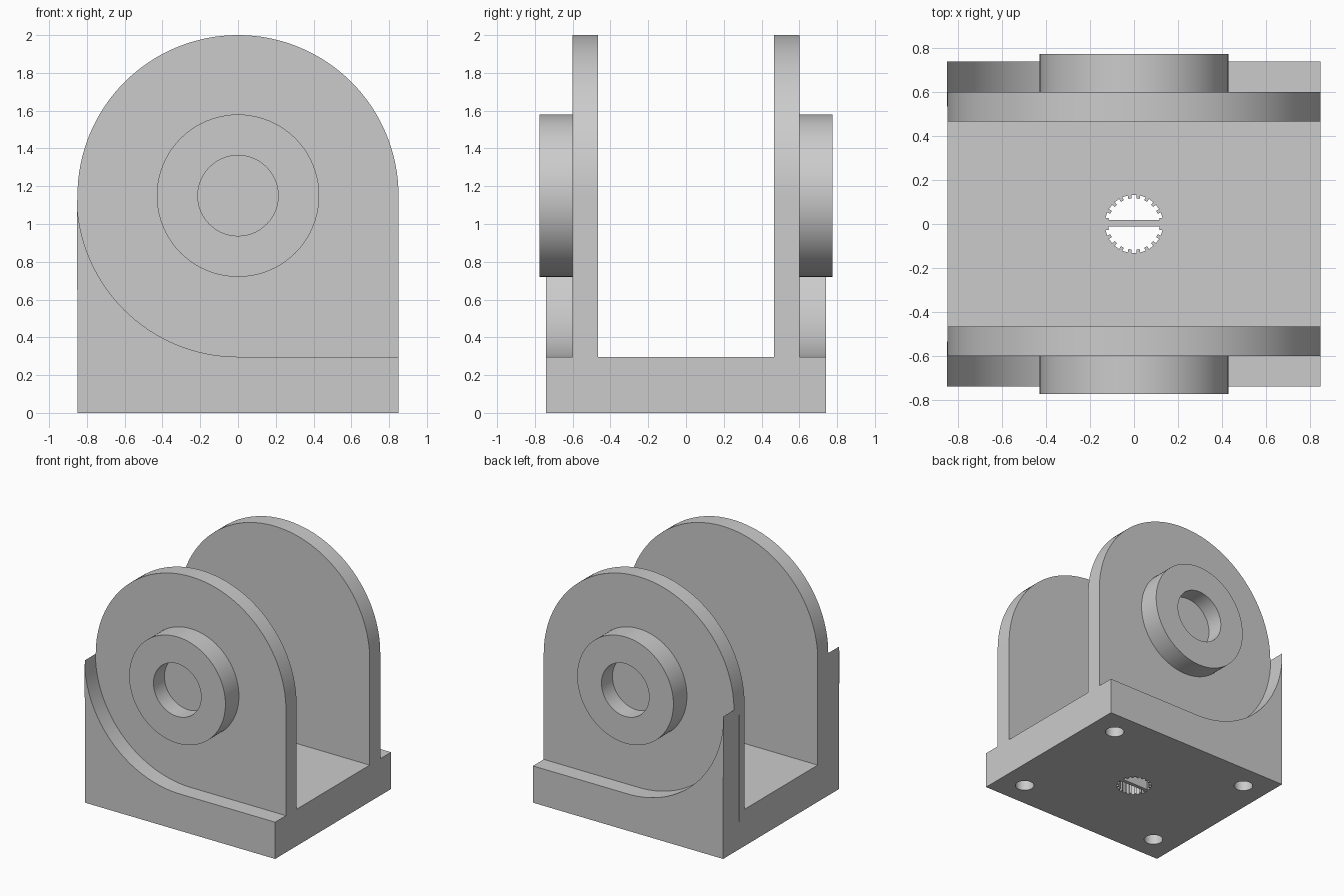
import bpy
import bmesh
from math import sin, cos, pi

cube = bpy.data.objects.get("Cube")
if cube:
    bpy.data.objects.remove(cube, do_unlink=True)

# Main dimensions
W, D, H = 0.85, 0.74, 0.297           # half width, half depth, base height
WALL_IN, WALL_OUT = 0.467, 0.602      # wall faces along y
PIVOT = 1.15                          # height of the boss axis
BAR_Y = 0.004

grey = bpy.data.materials.new("plain grey")
grey.use_nodes = True
grey.diffuse_color = (0.6, 0.6, 0.6, 1)
shader = next(n for n in grey.node_tree.nodes if n.type == 'BSDF_PRINCIPLED')
shader.inputs["Base Color"].default_value = grey.diffuse_color


def prism(name, outline, start, end, axis="z"):
    """Extrude a closed outline along y or z."""
    n = len(outline)
    verts = [(u, w, v) if axis == "y" else (u, v, w)
             for w in (start, end) for u, v in outline]
    faces = [list(range(n)), list(range(n, 2 * n))]
    faces += [(i, (i + 1) % n, (i + 1) % n + n, i + n) for i in range(n)]
    mesh = bpy.data.meshes.new(name)
    mesh.from_pydata(verts, [], faces)
    bm = bmesh.new()
    bm.from_mesh(mesh)
    bmesh.ops.recalc_face_normals(bm, faces=bm.faces)
    bm.to_mesh(mesh)
    bm.free()
    mesh.materials.append(grey)
    obj = bpy.data.objects.new(name, mesh)
    bpy.context.collection.objects.link(obj)
    return obj


def arc(cx, cy, r, a0, a1, steps):
    return [(cx + r * cos(a0 + (a1 - a0) * i / steps),
             cy + r * sin(a0 + (a1 - a0) * i / steps)) for i in range(steps + 1)]


def circle(cx, cy, r, steps):
    return arc(cx, cy, r, 0, 2 * pi, steps)[:-1]


def rect(x0, y0, x1, y1):
    return [(x0, y0), (x1, y0), (x1, y1), (x0, y1)]


def combine(target, tool, operation):
    """Apply a boolean and discard the helper."""
    mod = target.modifiers.new("combine", 'BOOLEAN')
    mod.operation = operation
    mod.solver = 'EXACT'
    mod.object = tool
    bpy.ops.object.select_all(action='DESELECT')
    target.select_set(True)
    bpy.context.view_layer.objects.active = target
    bpy.ops.object.modifier_apply(modifier=mod.name)
    bpy.data.objects.remove(tool, do_unlink=True)


# Base plate
body = prism("bracket_body", rect(-W, -D, W, D), 0, H)

# Arched walls, corner gussets and round bosses on both sides
arch = [(-W, H / 2), (W, H / 2)] + arc(0, PIVOT, W, 0, pi, 64)
gusset = [(-W, H / 2), (0, H / 2)] + arc(0, PIVOT, PIVOT - H, -pi / 2, -pi, 32)[:-1] + [(-W, PIVOT)]
overlap = (WALL_IN + WALL_OUT) / 2
for side in (-1, 1):
    combine(body, prism("wall", arch, side * WALL_IN, side * WALL_OUT, "y"), 'UNION')
    combine(body, prism("gusset", gusset, side * overlap, side * D, "y"), 'UNION')
    combine(body, prism("boss", circle(0, PIVOT, 0.43, 80), side * overlap, side * 0.775, "y"), 'UNION')

# Blind bores in the bosses
for side in (-1, 1):
    combine(body, prism("bore", circle(0, PIVOT, 0.213, 56), side * 0.635, side * 0.9, "y"), 'DIFFERENCE')

# Screw holes up through the base
for x in (-0.64, 0.64):
    for y in (-0.533, 0.533):
        combine(body, prism("screw_hole", circle(x, y, 0.071, 32), -0.1, H), 'DIFFERENCE')

# Toothed hole in the middle of the base
TEETH = 20
spline = []
for i in range(TEETH):
    for step, r in ((-0.3, 0.133), (0.3, 0.133), (0.3, 0.117), (0.7, 0.117)):
        a = pi / 2 + 2 * pi * (i + step) / TEETH
        spline.append((r * cos(a), r * sin(a)))
combine(body, prism("spline_hole", spline, -0.1, H + 0.1), 'DIFFERENCE')

# Thin bar across the toothed hole
prism("spline_bar", rect(-0.15, BAR_Y - 0.015, 0.15, BAR_Y + 0.015), 0.001, H - 0.001)

# Smooth the curved faces, keep the edges sharp
bpy.ops.object.select_all(action='DESELECT')
body.select_set(True)
bpy.context.view_layer.objects.active = body
bpy.ops.object.shade_smooth_by_angle(angle=pi / 6)
